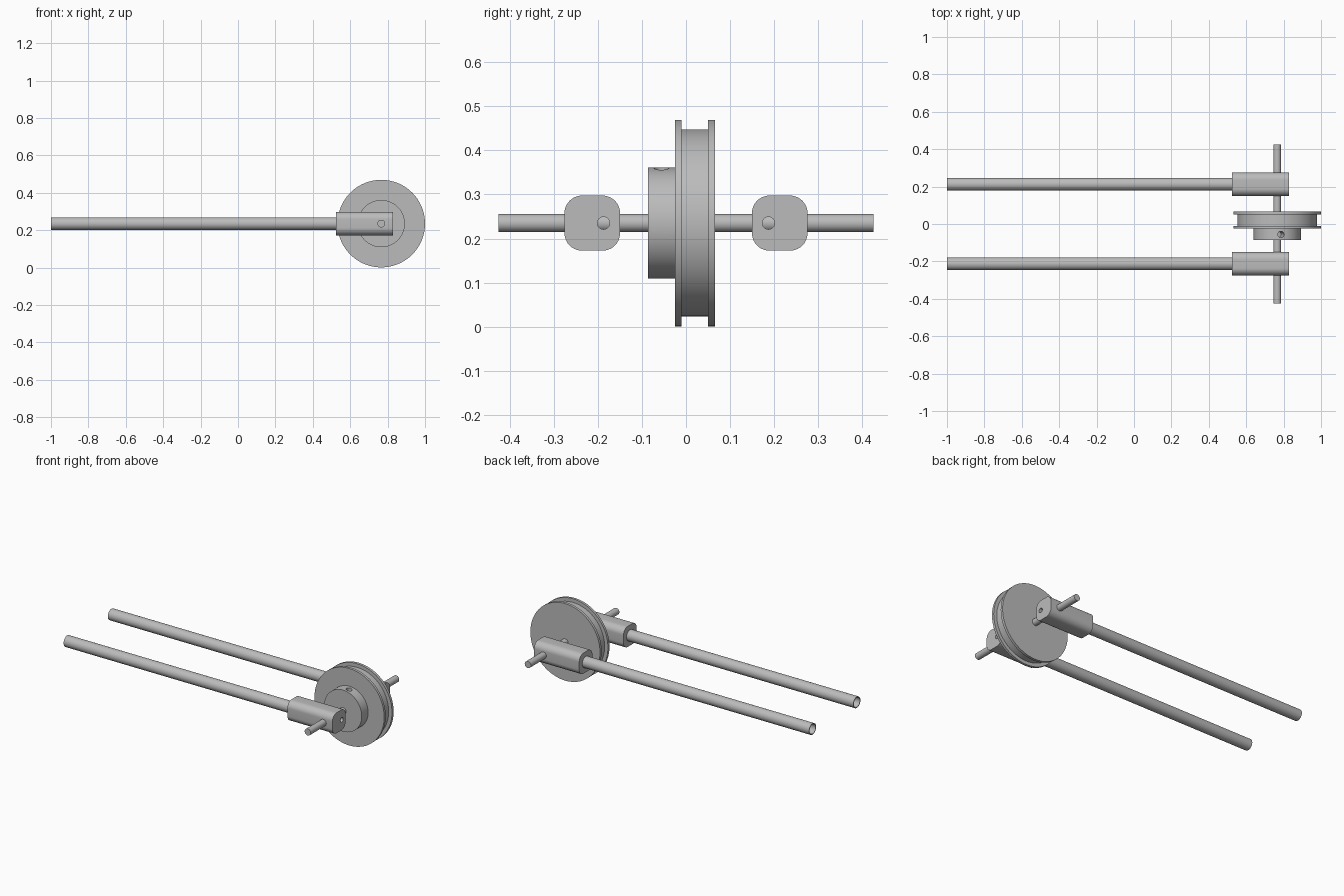
import bpy, bmesh, math
from mathutils import Matrix, Vector

cube = bpy.data.objects.get("Cube")
if cube:
    bpy.data.objects.remove(cube, do_unlink=True)

WHEEL_X, AXIS_Z = 0.766, 0.235
ARM_Y = 0.2125

metal = bpy.data.materials.new("grey_metal")
metal.use_nodes = True
grey = (0.5, 0.5, 0.5, 1)
metal.diffuse_color = grey
metal.node_tree.nodes["Principled BSDF"].inputs["Base Color"].default_value = grey


def finish(bm, name):
    bmesh.ops.recalc_face_normals(bm, faces=bm.faces)
    mesh = bpy.data.meshes.new(name)
    bm.to_mesh(mesh)
    bm.free()
    mesh.materials.append(metal)
    obj = bpy.data.objects.new(name, mesh)
    bpy.context.collection.objects.link(obj)
    return obj


def lathe(name, profile, origin, axis, closed=False, steps=64):
    """Spin (distance along axis, radius) points around the axis."""
    bm = bmesh.new()
    verts = [bm.verts.new((r, 0, h)) for h, r in profile]
    pairs = list(zip(verts, verts[1:] + verts[:1]))
    edges = [bm.edges.new(p) for p in (pairs if closed else pairs[:-1])]
    bmesh.ops.spin(bm, geom=verts + edges, cent=(0, 0, 0), axis=(0, 0, 1),
                   angle=math.tau, steps=steps)
    bmesh.ops.remove_doubles(bm, verts=bm.verts, dist=0.00001)
    turn = Vector((0, 0, 1)).rotation_difference(Vector(axis)).to_matrix().to_4x4()
    bm.transform(Matrix.Translation(origin) @ turn)
    return finish(bm, name)


def rod(name, start, axis, length, radius, steps=48):
    return lathe(name, [(0, 0), (0, radius), (length, radius), (length, 0)],
                 start, axis, steps=steps)


def select(obj):
    bpy.ops.object.select_all(action='DESELECT')
    obj.select_set(True)
    bpy.context.view_layer.objects.active = obj


def drill(obj, start, axis, length, radius):
    cutter = rod("hole_cutter", start, axis, length, radius, 32)
    cutter.hide_render = True
    mod = obj.modifiers.new("hole", 'BOOLEAN')
    mod.operation, mod.solver, mod.object = 'DIFFERENCE', 'EXACT', cutter
    select(obj)
    bpy.ops.object.modifier_apply(modifier=mod.name)
    bpy.data.objects.remove(cutter, do_unlink=True)


def smooth(obj):
    select(obj)
    bpy.ops.object.shade_smooth_by_angle(angle=math.radians(30))


# Grooved wheel with a hub on its front side
wheel = lathe("pulley_wheel",
              [(-0.086, 0), (-0.086, 0.126), (-0.025, 0.126), (-0.025, 0.234),
               (-0.01, 0.234), (-0.01, 0.212), (0.05, 0.212), (0.05, 0.234),
               (0.066, 0.234), (0.066, 0)],
              (WHEEL_X, 0, AXIS_Z), (0, 1, 0), steps=96)

# Two set screw holes in the hub, a quarter turn apart
for degrees in (-9, 81):
    a = math.radians(degrees)
    out = Vector((math.cos(a), 0, math.sin(a)))
    drill(wheel, Vector((WHEEL_X, -0.056, AXIS_Z)) + out * 0.018, out, 0.15, 0.017)
smooth(wheel)

# Axle through the wheel and both blocks
smooth(rod("axle", (WHEEL_X, -0.425, AXIS_Z), (0, 1, 0), 0.85, 0.0205))

for side, label in ((1, "back"), (-1, "front")):
    # Rounded block carrying the axle
    bm = bmesh.new()
    bmesh.ops.create_cube(bm, size=1)
    bmesh.ops.scale(bm, vec=(0.303, 0.126, 0.125), verts=bm.verts)
    long_edges = [e for e in bm.edges
                  if abs(e.verts[0].co.x - e.verts[1].co.x) > 0.2]
    bmesh.ops.bevel(bm, geom=long_edges, offset=0.04, segments=10,
                    profile=0.5, affect='EDGES')
    bmesh.ops.translate(bm, vec=(0.6765, side * ARM_Y, AXIS_Z), verts=bm.verts)
    block = finish(bm, label + "_axle_block")
    # Set screw hole in the end, reaching the axle
    drill(block, (0.77, side * 0.187, AXIS_Z), (1, 0, 0), 0.1, 0.014)
    smooth(block)

    # Hollow arm tube
    smooth(lathe(label + "_arm_tube",
                 [(0, 0.029), (0, 0.034), (1.54, 0.034), (1.54, 0.029)],
                 (-1, side * ARM_Y, AXIS_Z), (1, 0, 0), closed=True, steps=48))
